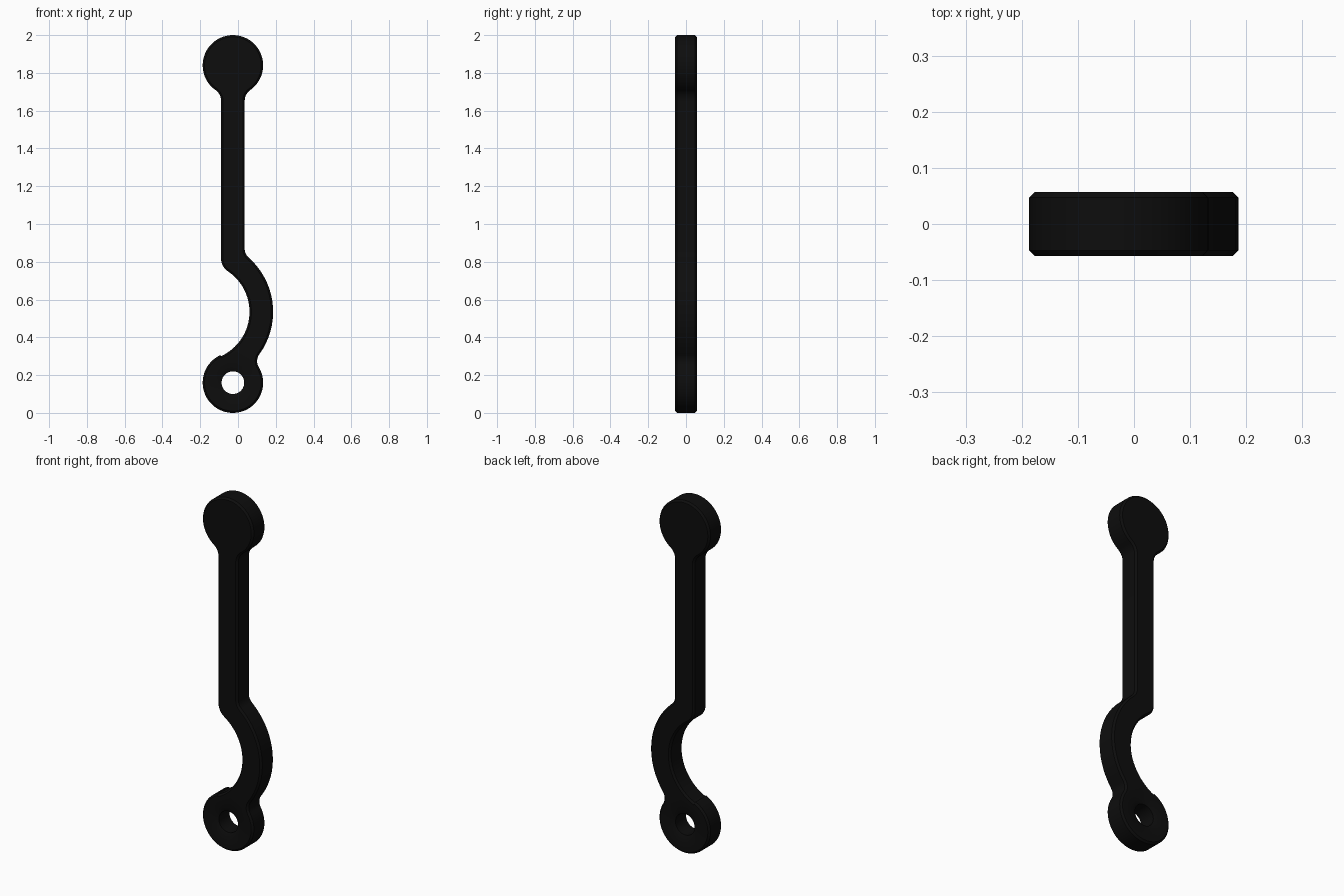
import bpy, bmesh, math
from mathutils import Vector

old = bpy.data.objects.get("Cube")
if old:
    bpy.data.objects.remove(old)

HALF, CHAMFER = 0.057, 0.01
RING_R, HOLE_R, SINK_R = 0.16, 0.06, 0.085
OUTER_R, INNER_R, SHAFT = 0.383, 0.258, 0.0625
ring = Vector((-0.027, RING_R))
head = Vector((ring.x, 2 - RING_R))
bow = Vector((-0.197, 0.535))
TAU = 2 * math.pi
RIGHT, LEFT = Vector((1, 0)), Vector((-1, 0))


def arc(c, r, d0, d1, ccw):
    """Points on a circle from direction d0 to direction d1."""
    a = math.atan2(d0.y, d0.x)
    sweep = (math.atan2(d1.y, d1.x) - a) % TAU
    if not ccw:
        sweep -= TAU
    n = max(4, int(abs(sweep) * 12))
    return [c + r * Vector((math.cos(a + sweep * i / n), math.sin(a + sweep * i / n)))
            for i in range(n + 1)]


def beside_line(c, dist, x, up):
    """Centre of a fillet at a given x and distance from a circle centre."""
    return Vector((x, c.y + up * math.sqrt(dist ** 2 - (x - c.x) ** 2)))


def between(c1, r1, c2, r2):
    """Centre of a fillet right of the line joining two circle centres."""
    u = c2 - c1
    d = u.length
    u.normalize()
    a = (r1 * r1 - r2 * r2 + d * d) / (2 * d)
    return c1 + u * a + Vector((u.y, -u.x)) * math.sqrt(r1 * r1 - a * a)


# Fillet centres
f = 0.06
neck = between(ring, RING_R + f, bow, OUTER_R + f)
elbow = beside_line(bow, OUTER_R + f, ring.x + SHAFT + f, 1)
g = 0.07
throat_r = beside_line(head, RING_R + g, head.x + SHAFT + g, -1)
throat_l = beside_line(head, RING_R + g, head.x - SHAFT - g, -1)
k = 0.08
heel = beside_line(bow, INNER_R + k, ring.x - SHAFT + k, 1)

# Outline, counter-clockwise from the upper left of the ring
path = arc(ring, RING_R, bow - ring, neck - ring, True)
path += arc(neck, f, ring - neck, bow - neck, False)
path += arc(bow, OUTER_R, neck - bow, elbow - bow, True)
path += arc(elbow, f, bow - elbow, LEFT, False)
path += arc(throat_r, g, LEFT, head - throat_r, False)
path += arc(head, RING_R, throat_r - head, throat_l - head, True)
path += arc(throat_l, g, head - throat_l, RIGHT, False)
path += arc(heel, k, LEFT, bow - heel, True)
path += arc(bow, INNER_R, heel - bow, ring - bow, False)
outline = []
for p in path:
    if not outline or (p - outline[-1]).length > 0.004:
        outline.append(p)
if (outline[0] - outline[-1]).length < 0.006:
    outline.pop()


def inset(points, amount):
    out = []
    for i, p in enumerate(points):
        t = (points[(i + 1) % len(points)] - points[i - 1]).normalized()
        out.append(p + Vector((-t.y, t.x)) * amount)
    return out


def circle(r):
    return arc(ring, r, RIGHT, RIGHT + Vector((0, -1e-6)), True)[:-1]


def hole_loop(r, n=48):
    return [ring + r * Vector((math.cos(TAU * i / n), math.sin(TAU * i / n))) for i in range(n)]


bm = bmesh.new()


def wall(rows):
    """Strip of quads through loops given as (points, y); returns the end loops."""
    loops = [[bm.verts.new((p.x, y, p.y)) for p in pts] for pts, y in rows]
    for a, b in zip(loops, loops[1:]):
        for i in range(len(a)):
            j = (i + 1) % len(a)
            bm.faces.new((a[i], a[j], b[j], b[i]))
    return loops[0], loops[-1]


# Outer wall with chamfered rims, and countersunk hole
small = inset(outline, CHAMFER)
edge = HALF - CHAMFER
outer = wall([(small, -HALF), (outline, -edge), (outline, edge), (small, HALF)])
wide, bore = hole_loop(SINK_R), hole_loop(HOLE_R)
inner = wall([(wide, -HALF), (bore, -edge), (bore, edge), (wide, HALF)])

# Flat front and back faces
for rim, eye, side in zip(outer, inner, (-1, 1)):
    edges = [bm.edges.get((l[i - 1], l[i])) for l in (rim, eye) for i in range(len(l))]
    bmesh.ops.triangle_fill(bm, use_beauty=True, edges=edges, normal=(0, side, 0))
bmesh.ops.recalc_face_normals(bm, faces=bm.faces)

mesh = bpy.data.meshes.new("lever_arm")
bm.to_mesh(mesh)
bm.free()
arm = bpy.data.objects.new("lever_arm", mesh)
bpy.context.collection.objects.link(arm)

# Near-black finish
mat = bpy.data.materials.new("near_black")
mat.use_nodes = True
colour = (0.004, 0.004, 0.004, 1)
mat.diffuse_color = colour
mat.node_tree.nodes["Principled BSDF"].inputs["Base Color"].default_value = colour
mesh.materials.append(mat)

bpy.ops.object.select_all(action='DESELECT')
arm.select_set(True)
bpy.context.view_layer.objects.active = arm
bpy.ops.object.shade_smooth_by_angle(angle=math.radians(30))
